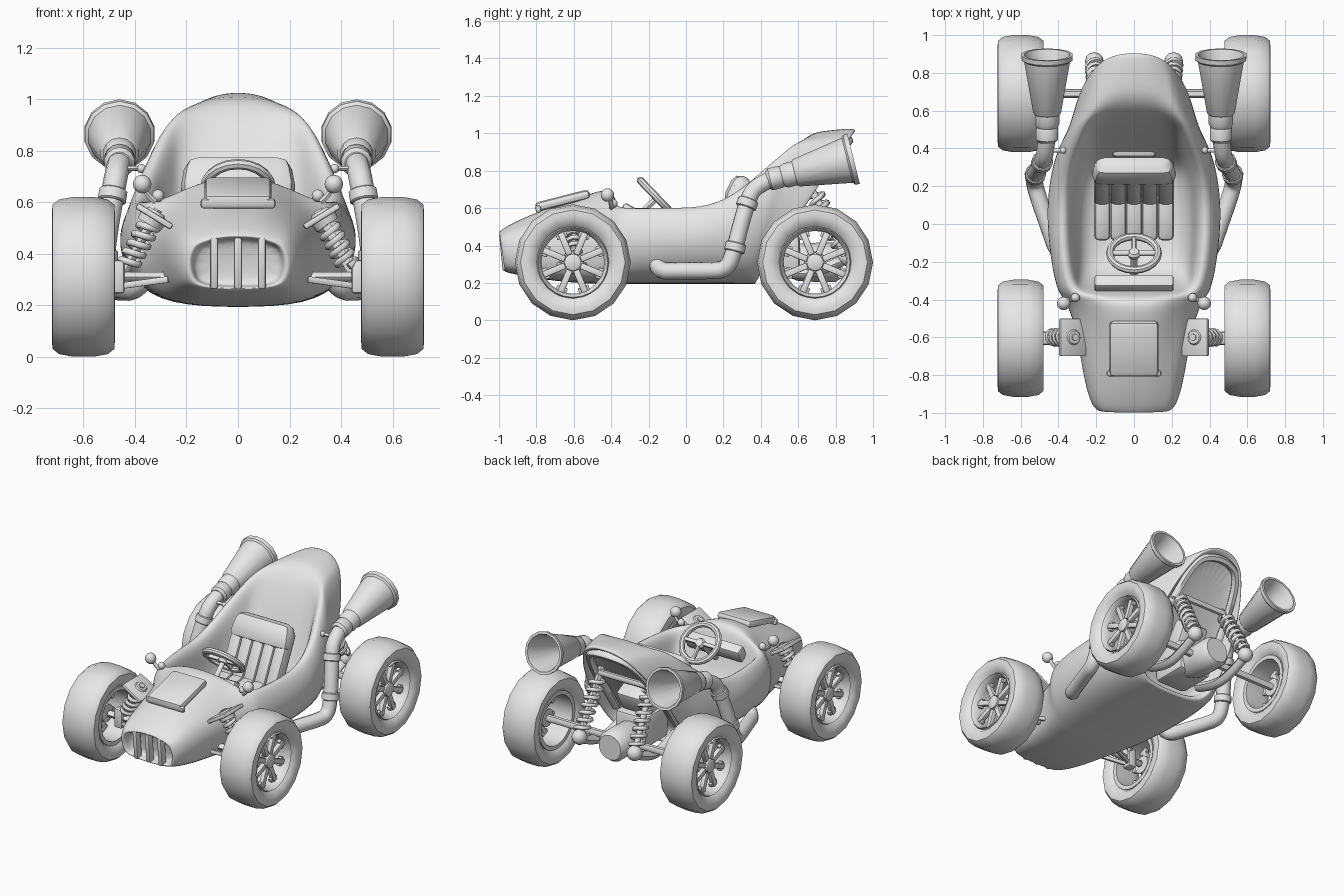
import bpy, bmesh, math
from mathutils import Vector, Matrix, Euler

if "Cube" in bpy.data.objects:
    bpy.data.objects.remove(bpy.data.objects["Cube"])

grey = bpy.data.materials.new("light grey")
grey.use_nodes = True
grey.diffuse_color = (.8, .8, .8, 1)
grey.node_tree.nodes["Principled BSDF"].inputs["Base Color"].default_value = grey.diffuse_color
parts = []


def add(name, bm, matrix=Matrix(), angle=40):
    bmesh.ops.remove_doubles(bm, verts=bm.verts, dist=1e-5)
    bmesh.ops.transform(bm, matrix=matrix, verts=bm.verts)
    bmesh.ops.recalc_face_normals(bm, faces=bm.faces)
    mesh = bpy.data.meshes.new(name)
    bm.to_mesh(mesh)
    bm.free()
    mesh.materials.append(grey)
    ob = bpy.data.objects.new(name, mesh)
    bpy.context.collection.objects.link(ob)
    parts.append((ob, angle))
    return ob


def skin(bm, rings, loop=False):
    """Bridge closed rings of points, then join or cap the two ends."""
    vs = [[bm.verts.new(p) for p in r] for r in rings]
    n = len(vs[0])
    for a, b in list(zip(vs, vs[1:])) + ([(vs[-1], vs[0])] if loop else []):
        for i in range(n):
            j = (i + 1) % n
            bm.faces.new((a[i], a[j], b[j], b[i]))
    if not loop:
        bm.faces.new(vs[0])
        bm.faces.new(vs[-1])


def lathe(name, profile, loc, axis, n=16, closed=False):
    """Turn (radius, height) pairs about an axis."""
    bm = bmesh.new()
    turns = [k * math.tau / n for k in range(n)]
    skin(bm, [[(r * math.sin(a), r * math.cos(a), h) for a in turns] for r, h in profile], closed)
    rot = Vector(axis).to_track_quat('Z', 'Y').to_matrix().to_4x4()
    return add(name, bm, Matrix.Translation(loc) @ rot)


def tube(name, pts, r, smooth=False, sides=1):
    cu = bpy.data.curves.new(name, 'CURVE')
    cu.dimensions, cu.bevel_depth, cu.bevel_resolution = '3D', r, sides
    cu.use_fill_caps, cu.resolution_u = True, 4
    sp = cu.splines.new('NURBS' if smooth else 'POLY')
    sp.points.add(len(pts) - 1)
    for p, c in zip(sp.points, pts):
        p.co = (*c, 1)
    sp.use_endpoint_u, sp.order_u = True, min(3, len(pts))
    tmp = bpy.data.objects.new(name, cu)
    bpy.context.collection.objects.link(tmp)
    bm = bmesh.new()
    bm.from_mesh(tmp.evaluated_get(bpy.context.evaluated_depsgraph_get()).to_mesh())
    bpy.data.objects.remove(tmp)
    return add(name, bm, angle=60)


def box(name, size, loc, rot=(0, 0, 0), bevel=.01, taper=1.0):
    bm = bmesh.new()
    bmesh.ops.create_cube(bm, size=1)
    for v in bm.verts:
        if v.co.z > 0:
            v.co.x *= taper
        v.co = Vector(size) * v.co
    bmesh.ops.bevel(bm, geom=bm.edges[:], offset=bevel, segments=2, affect='EDGES', profile=.5)
    return add(name, bm, Matrix.Translation(loc) @ Euler(rot).to_matrix().to_4x4())


def coil(name, p, q, r, turns, wire):
    m = (q - p).to_track_quat('Z', 'Y')
    steps = turns * 10
    angles = [k * math.tau / 10 for k in range(steps + 1)]
    tube(name, [p.lerp(q, k / steps) + m @ Vector((r * math.cos(a), r * math.sin(a), 0))
                for k, a in enumerate(angles)], wire)


def ball(name, loc, r):
    arc = [(r * math.sin(a), -r * math.cos(a)) for a in (.02 + k * .3877 for k in range(9))]
    lathe(name, arc, loc, (0, 0, 1), 12)


def section(yt, w, t, zt, zi, scale=1.0, dy=0):
    """Body ring: widest half width w, rim half width t at height zt, centre height zi."""
    k = max(0, -yt - .4) ** 2 / .36
    zb, zm = .19 + .065 * k, .43 - .07 * k + .08 * max(0, yt)
    b = min(.27, .78 * w)
    yb = yt + .03 if yt < -.9 else min(yt, .1 + .27 * (1 - math.exp(-max(0, yt - .1) * 5)))
    crown = zi > zt
    steps = ((.78, .4), (.56, .75), (.3, .95)) if crown else ((.86, .12), (.82, .55), (.69, 1))
    half = [(0, zb), (b, zb + .01), (b + (w - b) * .72, zb + (zm - zb) * .4), (w, zm),
            (w + (t - w) * .35, zm + (zt - zm) * .62), (t, zt)]
    half += [(t * x, zt + (zi - zt) * f) for x, f in steps] + [(0, zi)]
    top = max(zt, zi)
    zc = (zb + top) / 2
    return [(x * scale, yb + dy + (yt - yb) * (z - zb) / (top - zb), zc + (z - zc) * scale)
            for x, z in half + [(-x, z) for x, z in half[-2:0:-1]]]


# Body shell: one loft forms the nose recess, cowl, cockpit tub, tail and rear recess
nose = (-1, .205, .175, .44, .475)
tail = (.9, .33, .19, .95, 1.03)
cowl = [(-.95, .24, .2, .47, .51), (-.8, .275, .21, .52, .58), (-.6, .305, .24, .55, .645),
        (-.46, .345, .27, .57, .7), (-.39, .385, .32, .59, .695)]
tub = [(-.36, .41, .345, .61, .6), (-.28, .435, .365, .615, .3), (-.1, .465, .385, .62, .27),
       (.08, .475, .385, .62, .27), (.22, .46, .375, .67, .28), (.34, .44, .35, .76, .3),
       (.44, .42, .31, .85, .4), (.53, .4, .28, .92, .6)]
fairing = [(.6, .38, .25, .95, .995), (.75, .35, .22, .955, 1.015)]
rings = [section(*nose, scale, dy) for scale, dy in ((.82, .07), (.85, .03), (.9, 0))]
rings += [section(*s) for s in [nose] + cowl + tub + fairing + [tail]]
rings += [section(*tail, scale, dy) for scale, dy in ((.96, .01), (.9, -.02), (.86, -.1))]
bm = bmesh.new()
skin(bm, rings)
body = add("body_shell", bm, angle=180)
sub = body.modifiers.new("Subdivision", 'SUBSURF')
sub.levels = sub.render_levels = 2

# Grille, hood scoop and dashboard
for i in (-1, 0, 1):
    box("grille_bar", (.03, .05, .2), (i * .093, -.965, .365), (.1, 0, 0), .008)
box("hood_scoop", (.26, .3, .05), (0, -.66, .64), (.25, 0, 0), .022)
box("scoop_lip", (.29, .03, .04), (0, -.79, .595), (.25, 0, 0), .012)
box("dashboard", (.42, .07, .1), (0, -.32, .57), (-.5, 0, 0), .015)

# Steering wheel and column
hub, axis = Vector((0, -.155, .655)), Vector((0, .72, .69))
lathe("steering_rim", [(.128 + .02 * math.cos(a * math.tau / 8), .02 * math.sin(a * math.tau / 8))
                       for a in range(8)], hub, axis, 20, True)
q = axis.to_track_quat('Z', 'Y')
for a in (0, math.pi, -math.pi / 2):
    tube("steering_spoke", [hub, hub + q @ Vector((.12 * math.cos(a), .12 * math.sin(a), 0))], .014)
lathe("steering_hub", [(.03, -.02), (.035, 0), (.025, .015)], hub, axis)
tube("steering_column", [hub, hub - axis * .24], .018)

# Seat with pleated cushion and backrest
for i in range(-2, 3):
    box("seat_cushion", (.09, .27, .12), (i * .084, .05, .36), (.15, 0, 0), .03)
    box("seat_back", (.09, .1, .4), (i * .084, .22, .55), (-.46, 0, 0), .03)
box("seat_headroll", (.46, .12, .17), (0, .28, .69), (-.46, 0, 0), .05, .88)

# Wheels
half = [(.19, .085), (.215, .112), (.25, .122), (.28, .12), (.3, .095), (.31, .04)]
tyre = half + [(r, -h) for r, h in reversed(half)]
rim = [(.195, .085), (.187, .1), (.175, .085), (.168, .05), (.168, -.1), (.195, -.1)]
for s in (-1, 1):
    for y, end in ((-.605, "front"), (.69, "rear")):
        c, out = Vector((s * .6, y, .31)), Vector((s, 0, 0))
        lathe(end + "_tyre", tyre, c, out, 16, True)
        lathe(end + "_rim", rim, c, out, 24, True)
        lathe(end + "_hub", [(.06, -.03), (.06, .03), (.045, .04), (.045, .075), (.035, .08)], c, out)
        for k in range(8):
            a = (k + .5) * math.tau / 8
            d = Vector((0, math.sin(a), math.cos(a)))
            box(end + "_spoke", (.032, .035, .13), c + d * .11 + out * .05, (-a, 0, 0), .006)
            box(end + "_spoke_foot", (.025, .06, .03), c + d * .155 + out * .045, (-a, 0, 0), .005)

# Suspension, exhausts and mirrors, built once per side
for s in (-1, 1):
    def P(x, y, z):
        return Vector((s * x, y, z))

    # front axle, arms, shock and its bracket
    tube("front_axle", [P(.25, -.605, .31), P(.56, -.605, .31)], .022)
    for y in (-.68, -.53):
        tube("front_arm", [P(.27, y, .3), P(.49, -.605, .27)], .014)
    box("front_knuckle", (.06, .07, .13), P(.47, -.605, .31), bevel=.012)
    tube("front_shock", [P(.44, -.6, .33), P(.31, -.6, .57)], .02)
    coil("front_spring", P(.43, -.6, .35), P(.34, -.6, .52), .038, 5, .013)
    lathe("front_shock_cap", [(.05, -.02), (.055, .01), (.035, .04)], P(.335, -.6, .53), P(-.5, 0, .85), 12)
    box("front_bracket", (.16, .2, .025), P(.325, -.6, .545), (0, -s * .55, 0), .008)
    # rear axle, shock and trailing arm
    tube("rear_axle", [P(.05, .69, .31), P(.58, .69, .31)], .024)
    tube("rear_shock", [P(.21, .86, .34), P(.19, .64, .76)], .022)
    coil("rear_spring", P(.209, .84, .38), P(.192, .68, .69), .042, 7, .013)
    ball("rear_shock_foot", P(.21, .86, .34), .05)
    tube("rear_arm", [P(.2, .4, .3), P(.2, .55, .24), P(.21, .72, .26), P(.21, .86, .33)], .032, True)
    # exhaust pipe, collars and trumpet
    tube("exhaust_pipe", [P(.34, -.15, .34), P(.4, -.17, .26), P(.45, -.02, .265), P(.5, .12, .265),
                          P(.53, .22, .27), P(.525, .26, .38), P(.51, .29, .5), P(.485, .33, .64),
                          P(.47, .37, .72), P(.46, .47, .76)], .046, True, 3)
    for p, d in ((P(.522, .263, .39), P(-.1, .25, 1)), (P(.487, .327, .625), P(-.17, .35, 1))):
        lathe("exhaust_collar", [(.05, -.025), (.056, -.02), (.056, .02), (.05, .025)], p, d, 14)
    horn = [(.046, 0), (.06, .015), (.06, .07), (.055, .08), (.066, .1), (.066, .15), (.075, .16), (.124, .44),
            (.137, .45), (.139, .475), (.122, .475), (.108, .43), (.05, .16), (.02, .15)]
    lathe("exhaust_trumpet", horn, P(.46, .435, .75), (0, .97, .24), 14)
    tube("exhaust_stay", [P(.47, .39, .73), P(.34, .39, .73)], .011)
    ball("exhaust_bolt", P(.375, .39, .73), .018)
    # mirror
    tube("mirror_stalk", [P(.32, -.4, .6), P(.36, -.4, .63), P(.37, -.41, .67)], .012, True)
    ball("mirror", P(.372, -.42, .67), .036)
    ball("mirror_base", P(.31, -.39, .625), .024)

# Rear frame hoop, gearbox and differential
hoop = [(.23, .43, .38), (.235, .52, .52), (.22, .68, .72), (.17, .83, .92), (.06, .87, .96)]
tube("rear_hoop", hoop + [(-x, y, z) for x, y, z in reversed(hoop)], .026, True)
tube("rear_crossbar", [(-.22, .67, .72), (.22, .67, .72)], .02)
box("gearbox", (.24, .26, .22), (0, .48, .35), bevel=.03)
lathe("differential", [(.07, -.18), (.1, -.1), (.105, 0), (.105, .1), (.085, .13)], (0, .7, .31), (0, 1, 0), 14)
box("engine_block", (.2, .14, .2), (0, .52, .53), (-.5, 0, 0), .02)

# Shade smoothly while keeping hard edges
for ob, angle in parts:
    bpy.ops.object.select_all(action='DESELECT')
    ob.select_set(True)
    bpy.context.view_layer.objects.active = ob
    bpy.ops.object.shade_smooth_by_angle(angle=math.radians(angle))
